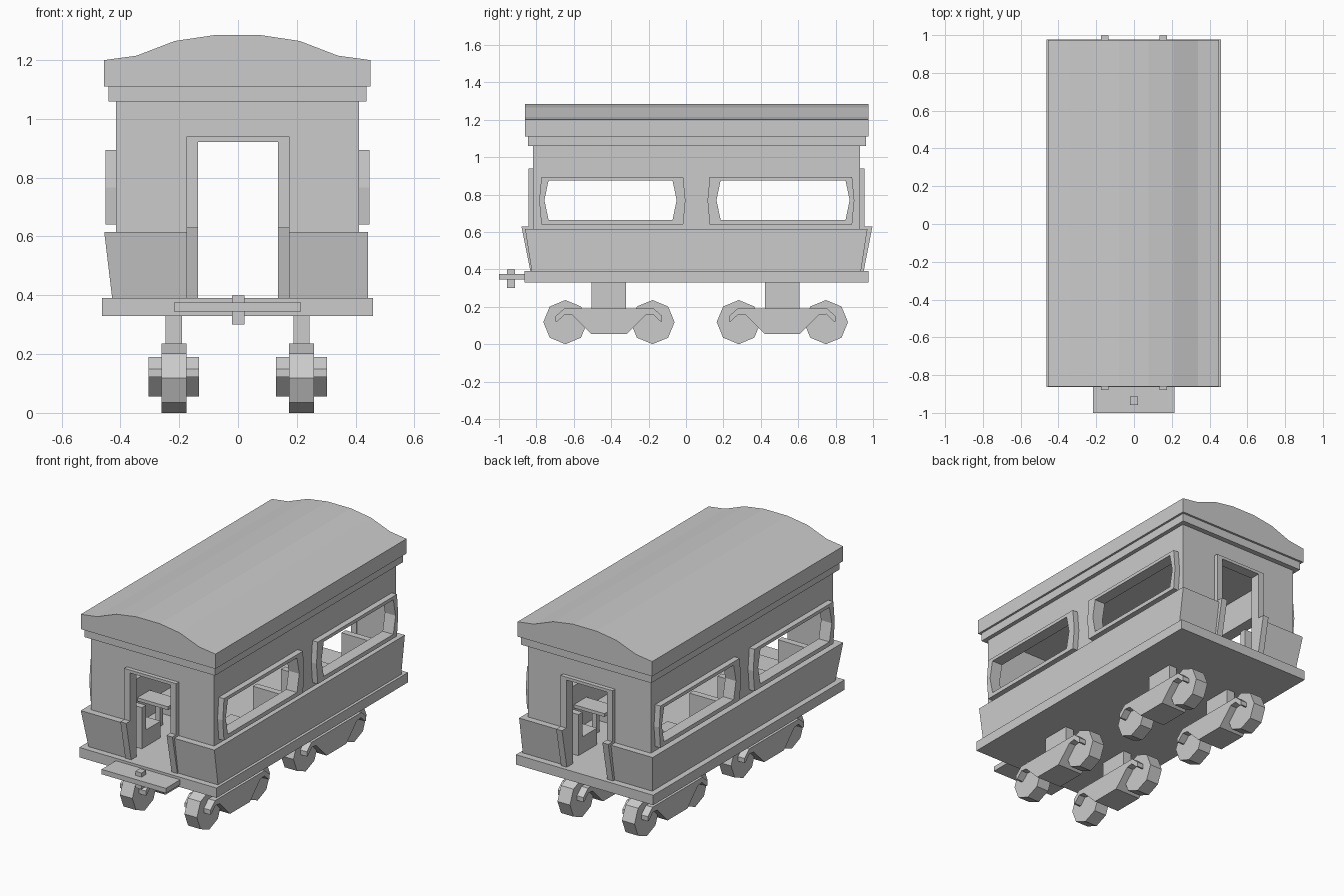
import bpy, bmesh
from math import pi, cos, sin

if "Cube" in bpy.data.objects:
    bpy.data.objects.remove(bpy.data.objects["Cube"])


def make(name, verts, faces):
    me = bpy.data.meshes.new(name)
    me.from_pydata(verts, [], faces)
    bm = bmesh.new()
    bm.from_mesh(me)
    bmesh.ops.recalc_face_normals(bm, faces=bm.faces)
    bm.to_mesh(me)
    bm.free()
    ob = bpy.data.objects.new(name, me)
    bpy.context.collection.objects.link(ob)
    return ob


def loft(name, a, b):
    n = len(a)
    sides = [(i, (i + 1) % n, n + (i + 1) % n, n + i) for i in range(n)]
    return make(name, a + b, sides + [tuple(range(n)), tuple(range(n, 2 * n))])


def flare(name, lo, hi, z0, z1):
    """Block with rectangle lo (x0, x1, y0, y1) at z0 and rectangle hi at z1."""
    def rect(r, z):
        return [(r[0], r[2], z), (r[1], r[2], z), (r[1], r[3], z), (r[0], r[3], z)]
    return loft(name, rect(lo, z0), rect(hi, z1))


def box(name, x0, x1, y0, y1, z0, z1):
    return flare(name, (x0, x1, y0, y1), (x0, x1, y0, y1), z0, z1)


def prism_x(name, pts, x0, x1):
    return loft(name, [(x0, y, z) for y, z in pts], [(x1, y, z) for y, z in pts])


def ring_x(name, outer, inner, x0, x1):
    n = len(outer)
    v = [(x, y, z) for x in (x0, x1) for loop in (outer, inner) for y, z in loop]
    f = []
    for i in range(n):
        j = (i + 1) % n
        for a, b in ((0, n), (2 * n, 3 * n), (0, 2 * n), (n, 3 * n)):
            f.append((a + i, a + j, b + j, b + i))
    return make(name, v, f)


def cut(ob, tool):
    m = ob.modifiers.new("cut", 'BOOLEAN')
    m.operation = 'DIFFERENCE'
    m.solver = 'EXACT'
    m.object = tool
    bpy.context.view_layer.objects.active = ob
    bpy.ops.object.modifier_apply(modifier=m.name)
    bpy.data.objects.remove(tool, do_unlink=True)


def hexa(y0, y1, z0, z1, b):
    zm = (z0 + z1) / 2
    return [(y0, zm), (y0 + b, z0), (y1 - b, z0), (y1, zm), (y1 - b, z1), (y0 + b, z1)]


# roof and cornice
prof = [(-.455, 1.11), (-.455, 1.20), (-.345, 1.215), (-.215, 1.265), (-.08, 1.285),
        (.077, 1.285), (.21, 1.265), (.34, 1.215), (.45, 1.20), (.45, 1.11)]
loft("roof", [(x, -.86, z) for x, z in prof], [(x, .975, z) for x, z in prof])
box("cornice", -.44, .437, -.845, .962, 1.06, 1.11)

# floor
box("floor", -.463, .46, -.863, .976, .33, .39)

# hollow body with door and window openings
body = box("body_walls", -.415, .412, -.818, .93, .39, 1.06)
cut(body, box("cutter", -.38, .377, -.783, .895, .3, 1.2))
cut(body, box("cutter", -.14, .14, -1.2, 1.2, .3, .925))
windows = [((-.757, -.05), (-.785, -.003)), ((.163, .875), (.115, .9))]
for (a, b), _ in windows:
    cut(body, prism_x("cutter", hexa(a, b, .665, .875, .022), -1, 1))

# window frames
for (a, b), (c, d) in windows:
    for x0, x1 in ((-.45, -.378), (.375, .447)):
        ring_x("window_frame", hexa(c, d, .64, .895, .012), hexa(a, b, .665, .875, .022), x0, x1)

# flared lower panels
flare("left_skirt", (-.428, -.41, -.825, .935), (-.455, -.41, -.86, .97), .39, .615)
flare("right_skirt", (.405, .443, -.825, .935), (.405, .443, -.86, .97), .39, .615)
for xb, xt, xi in ((-.428, -.455, -.17), (.443, .443, .17)):
    flare("front_skirt", (xb, xi, -.825, -.8), (xt, xi, -.86, -.8), .39, .615)
    flare("rear_skirt", (xb, xi, .91, .935), (xt, xi, .91, .97), .39, .615)

# door frames
for s in (-1, 1):
    x0, x1 = sorted((s * .136, s * .175))
    flare("front_door_jamb", (x0, x1, -.832, -.78), (x0, x1, -.88, -.78), .39, .63)
    flare("rear_door_jamb", (x0, x1, .89, .95), (x0, x1, .89, .997), .39, .63)
    box("front_door_post", x0, x1, -.843, -.78, .63, .94)
    box("rear_door_post", x0, x1, .89, .955, .63, .94)
box("front_door_lintel", -.136, .136, -.843, -.78, .922, .94)
box("rear_door_lintel", -.136, .136, .89, .955, .922, .94)

# seats facing each other across small tables
for s in (-1, 1):
    x0, x1 = sorted((s * .17, s * .376))
    for yc in (-.37, .48):
        box("table", x0, x1, yc - .06, yc + .06, .53, .55)
        box("table_leg", s * .27 - .015, s * .27 + .015, yc - .015, yc + .015, .39, .53)
        for d in (-1, 1):
            y = sorted((yc + d * .13, yc + d * .31))
            box("seat", x0, x1, *y, .39, .49)
            y = sorted((yc + d * .27, yc + d * .31))
            box("seat_back", x0, x1, *y, .49, .64)

# coupling plate and pin
box("coupling_plate", -.217, .215, -1, -.85, .345, .375)
box("coupling_pin", -.02, .022, -.957, -.914, .3, .4)

# bogies
half = [(.095, .055), (.195, .155), (.235, .16), (.275, .122), (.285, .122), (.285, .15), (.24, .19)]
side = half + [(-y, z) for y, z in reversed(half)]
for xc in (-.218, .216):
    for yc in (-.412, .515):
        prism_x("bogie_frame", [(yc + y, z) for y, z in side], xc - .086, xc + .086)
        box("bogie_post", xc - .028, xc + .028, yc - .092, yc + .092, .17, .335)
        for d in (-.233, .233):
            pts = [(yc + d + .118 * sin(i * pi / 4), .118 + .118 * cos(i * pi / 4)) for i in range(8)]
            prism_x("wheel", pts, xc - .042, xc + .042)
